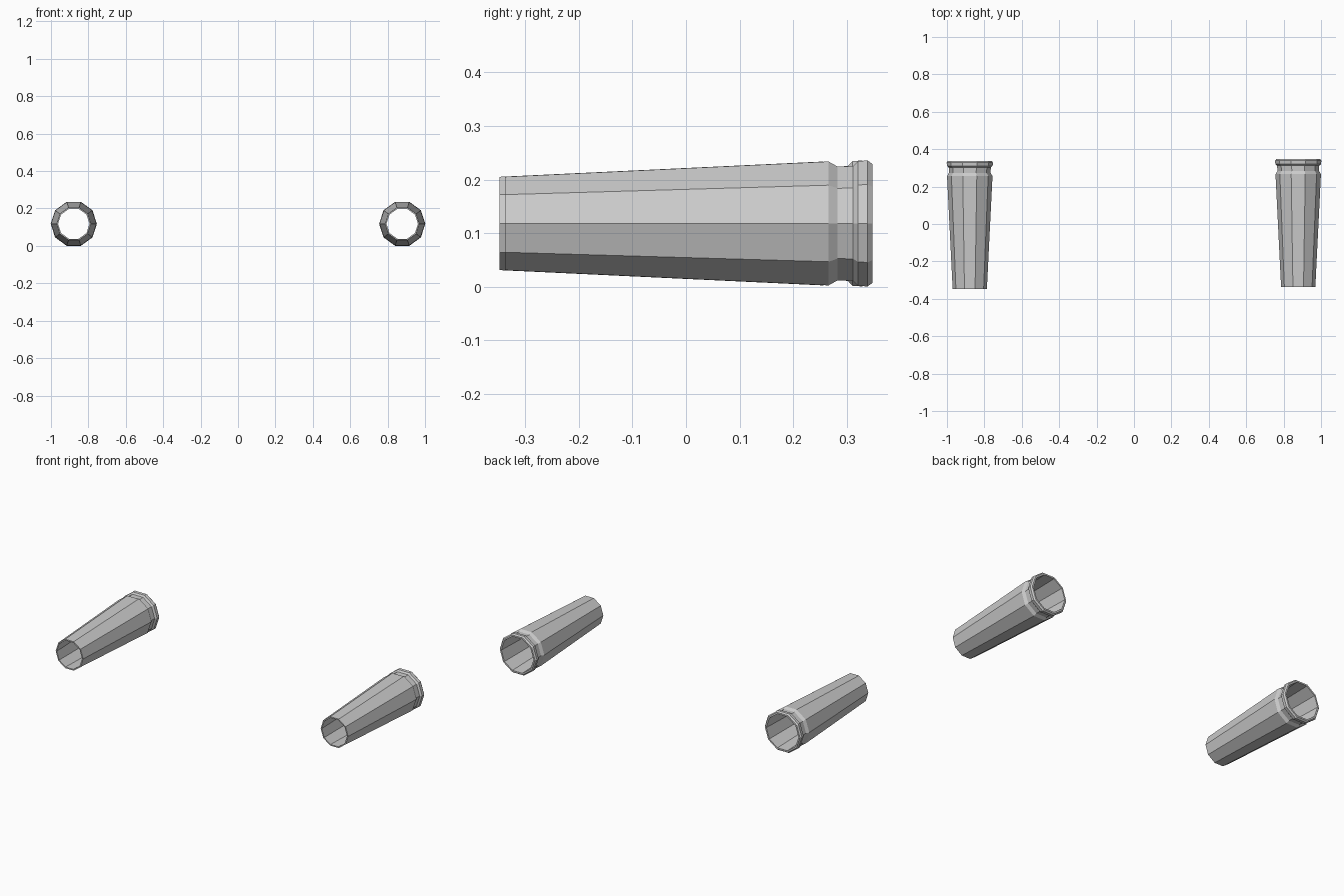
import bpy, bmesh, math

if "Cube" in bpy.data.objects:
    bpy.data.objects.remove(bpy.data.objects["Cube"])

SIDES = 10
CENTRE_X, CENTRE_Z = 0.878, 0.118

# Closed wall section (y, radius): outside from narrow end to lip, then back inside
SECTION = [(-0.343, 0.0915), (0.261, 0.1215), (0.278, 0.1115), (0.307, 0.1125),
           (0.316, 0.1225), (0.334, 0.1235), (0.343, 0.1165),
           (0.343, 0.107), (-0.343, 0.084)]


def tapered_tube(name, x, y):
    """Sweep the wall section around the tube's long axis."""
    bm = bmesh.new()
    rings = []
    for py, r in SECTION:
        ring = []
        for i in range(SIDES):
            a = math.tau * i / SIDES
            ring.append(bm.verts.new((r * math.cos(a), py, r * math.sin(a))))
        rings.append(ring)
    for k, ring in enumerate(rings):
        nxt = rings[(k + 1) % len(rings)]
        for i in range(SIDES):
            j = (i + 1) % SIDES
            bm.faces.new((ring[i], ring[j], nxt[j], nxt[i]))
    bmesh.ops.recalc_face_normals(bm, faces=bm.faces)
    mesh = bpy.data.meshes.new(name)
    bm.to_mesh(mesh)
    bm.free()
    obj = bpy.data.objects.new(name, mesh)
    obj.location = (x, y, CENTRE_Z)
    bpy.context.collection.objects.link(obj)


# The pair sits slightly staggered along y
tapered_tube("left_tube", -CENTRE_X, -0.005)
tapered_tube("right_tube", CENTRE_X, 0.005)
